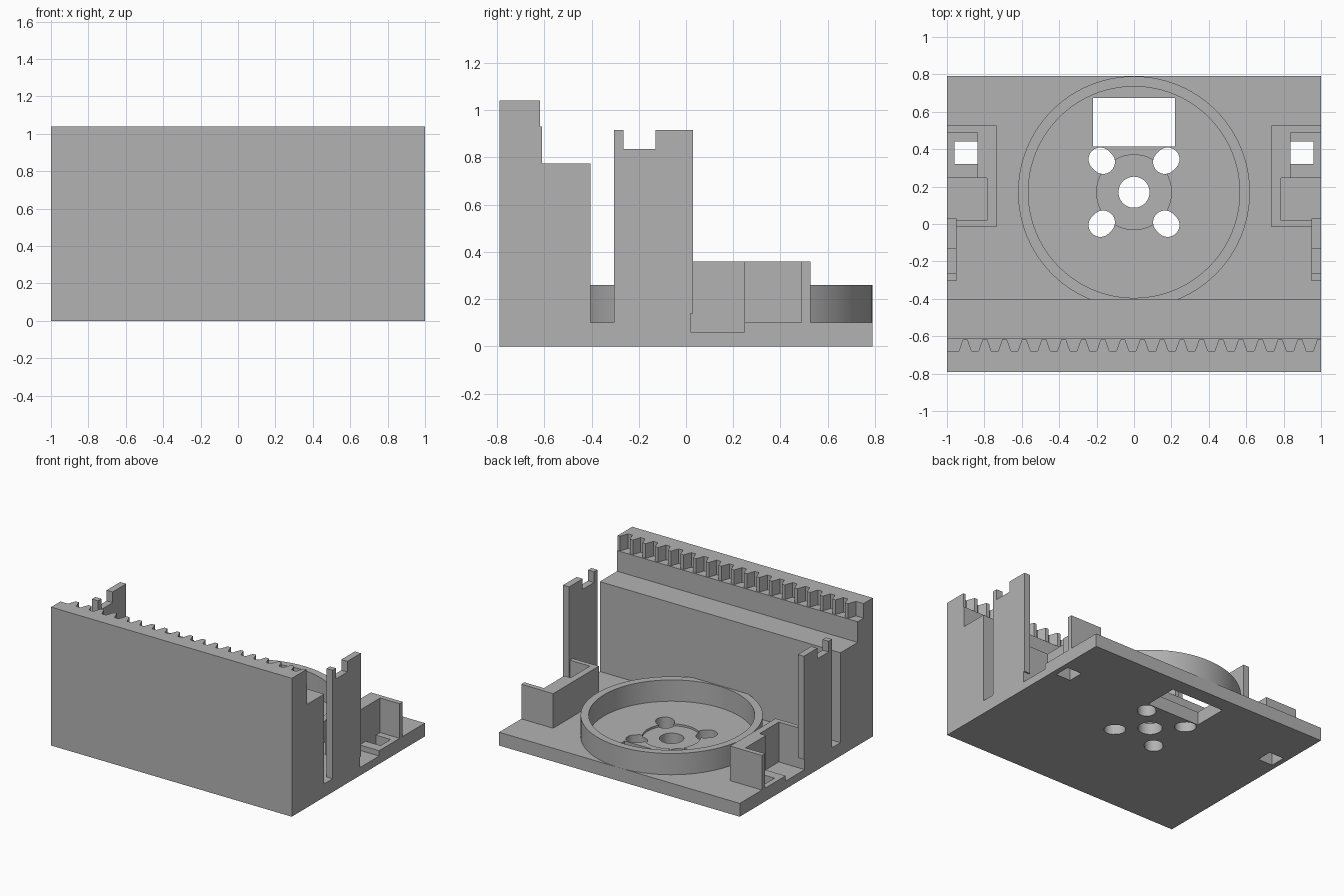
import bpy, bmesh
from math import sin, cos, pi, atan2
from mathutils import Vector

cube = bpy.data.objects.get("Cube")
if cube:
    bpy.data.objects.remove(cube, do_unlink=True)

grey = bpy.data.materials.new("plain_grey")
grey.use_nodes = True
grey.diffuse_color = (0.45, 0.45, 0.45, 1)
grey.node_tree.nodes["Principled BSDF"].inputs["Base Color"].default_value = grey.diffuse_color


def prism(name, pts, lo, hi, axis="z"):
    """Extrude a flat outline along z (outline in x, y) or x (outline in y, z)."""
    bm = bmesh.new()
    place = (lambda u, v: (u, v, lo)) if axis == "z" else (lambda u, v: (lo, u, v))
    step = Vector((0, 0, hi - lo)) if axis == "z" else Vector((hi - lo, 0, 0))
    face = bm.faces.new([bm.verts.new(place(u, v)) for u, v in pts])
    top = bmesh.ops.extrude_face_region(bm, geom=[face])["geom"]
    bmesh.ops.translate(bm, vec=step, verts=[g for g in top if isinstance(g, bmesh.types.BMVert)])
    bmesh.ops.recalc_face_normals(bm, faces=bm.faces)
    mesh = bpy.data.meshes.new(name)
    bm.to_mesh(mesh)
    bm.free()
    mesh.materials.append(grey)
    ob = bpy.data.objects.new(name, mesh)
    bpy.context.collection.objects.link(ob)
    return ob


def rect(x0, x1, y0, y1):
    return [(x0, y0), (x1, y0), (x1, y1), (x0, y1)]


def arc(x, y, r, start=0, sweep=2 * pi, n=96):
    return [(x + r * cos(start + sweep * i / n), y + r * sin(start + sweep * i / n)) for i in range(n)]


def activate(ob):
    bpy.ops.object.select_all(action="DESELECT")
    ob.select_set(True)
    bpy.context.view_layer.objects.active = ob


def cut(ob, pts, lo, hi):
    cutter = prism("cutter", pts, lo, hi)
    cutter.hide_render = True
    mod = ob.modifiers.new("cut", "BOOLEAN")
    mod.operation, mod.solver, mod.object = "DIFFERENCE", "EXACT", cutter
    activate(ob)
    bpy.ops.object.modifier_apply(modifier=mod.name)
    bpy.data.objects.remove(cutter, do_unlink=True)


def smooth(ob):
    activate(ob)
    bpy.ops.object.shade_smooth_by_angle()


FLOOR, BACK, CY = 0.10, 0.79, 0.17

# Base plate with window, hub recess, centre hole and four diagonal slots
base = prism("base_plate", rect(-1, 1, -BACK, BACK), 0, FLOOR)
cut(base, arc(0, CY, 0.2), 0.085, 0.2)
cut(base, rect(-0.22, 0.22, 0.415, 0.675), -0.1, 0.2)
cut(base, arc(0, CY, 0.083, n=48), -0.1, 0.2)
for sx in (-1, 1):
    for sy in (-1, 1):
        a = atan2(sy, sx)
        slot = arc(sx * 0.18, CY + sy * 0.176, 0.063, a - pi / 2, pi, 24)
        slot += arc(sx * 0.165, CY + sy * 0.161, 0.063, a + pi / 2, pi, 24)
        cut(base, slot, -0.1, 0.2)
    # Side tray and square hole
    cut(base, rect(*sorted((sx * 0.785, sx * 1.1)), 0.02, 0.247), 0.06, 0.2)
    cut(base, rect(*sorted((sx * 0.838, sx * 0.96)), 0.32, 0.44), -0.1, 0.2)
smooth(base)

# Round collar
ring = prism("round_collar", arc(0, CY, 0.62), FLOOR, 0.26)
cut(ring, arc(0, CY, 0.565), 0, 0.5)
smooth(ring)

# Tall stepped front wall
prism("front_wall", [(-BACK, FLOOR), (-0.405, FLOOR), (-0.405, 0.775), (-0.61, 0.775),
                     (-0.61, 0.93), (-BACK, 0.93)], -1, 1, "x")

# Toothed rack along the top of the wall
root, tip, pitch = -0.68, -0.618, 2 / 19
outline = [(1, -BACK), (-1, -BACK), (-1, root)]
for i in range(19):
    c = -0.955 + i * pitch
    if i:
        outline += [(c - 0.04, tip), (c - 0.018, root)]
    outline += [(c + 0.018, root), (c + 0.04, tip)]
outline.append((1, tip))
prism("toothed_rack", outline, 0.93, 1.04)

for side, s in (("left", 1), ("right", -1)):
    # Notched upright post
    prism(side + "_post", [(-0.305, FLOOR), (0.02, FLOOR), (0.02, 0.14), (0.03, 0.14), (0.03, 0.915),
                           (-0.13, 0.915), (-0.13, 0.835), (-0.265, 0.835), (-0.265, 0.915),
                           (-0.305, 0.915)], *sorted((s * 0.95, s)), "x")
    # Bracket wall around the side tray
    wall = [(0.95, -0.015), (0.735, -0.015), (0.735, 0.527), (1, 0.527), (1, 0.49),
            (0.838, 0.49), (0.838, 0.247), (0.785, 0.247), (0.785, 0.02), (0.95, 0.02)]
    prism(side + "_bracket", [(s * x, y) for x, y in wall], FLOOR, 0.36)
